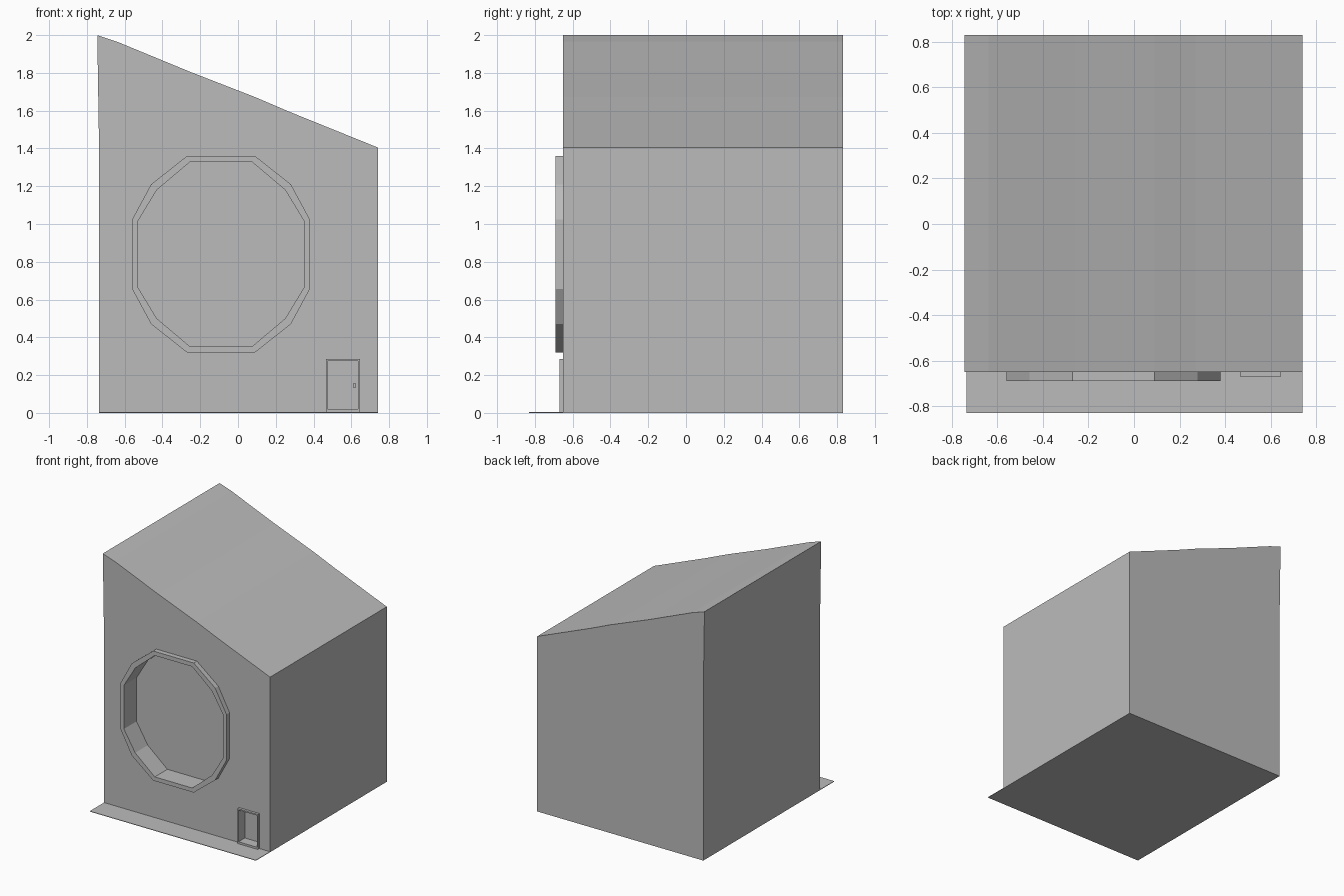
import bpy
import bmesh

cube = bpy.data.objects.get("Cube")
if cube:
    bpy.data.objects.remove(cube, do_unlink=True)

grey = bpy.data.materials.new("plain grey")
grey.use_nodes = True
colour = (0.5, 0.5, 0.5, 1)
grey.diffuse_color = colour
grey.node_tree.nodes["Principled BSDF"].inputs["Base Color"].default_value = colour

BASE = 0.004          # ground slab thickness
WALL = -0.65          # front wall
BACK = 0.83


def prism(name, outline, y0, y1):
    """Extrude an (x, z) outline from y0 to y1."""
    bm = bmesh.new()
    face = bm.faces.new([bm.verts.new((x, y0, z)) for x, z in outline])
    side = bmesh.ops.extrude_face_region(bm, geom=[face])["geom"]
    moved = [v for v in side if isinstance(v, bmesh.types.BMVert)]
    bmesh.ops.translate(bm, verts=moved, vec=(0, y1 - y0, 0))
    # keep the starting cap so the prism is closed
    if not face.is_valid:
        bm.faces.new([v for v in bm.verts if v not in moved])
    bmesh.ops.recalc_face_normals(bm, faces=bm.faces)
    mesh = bpy.data.meshes.new(name)
    bm.to_mesh(mesh)
    bm.free()
    mesh.materials.append(grey)
    obj = bpy.data.objects.new(name, mesh)
    bpy.context.collection.objects.link(obj)
    return obj


def ring(name, outer, inner, y0, y1):
    """Frame between two matching (x, z) outlines."""
    bm = bmesh.new()
    loops = [[bm.verts.new((x, y, z)) for x, z in line]
             for line, y in ((outer, y1), (outer, y0), (inner, y0), (inner, y1))]
    n = len(outer)
    for a, b in zip(loops, loops[1:] + loops[:1]):
        for i in range(n):
            j = (i + 1) % n
            bm.faces.new((a[i], a[j], b[j], b[i]))
    bmesh.ops.recalc_face_normals(bm, faces=bm.faces)
    mesh = bpy.data.meshes.new(name)
    bm.to_mesh(mesh)
    bm.free()
    mesh.materials.append(grey)
    obj = bpy.data.objects.new(name, mesh)
    bpy.context.collection.objects.link(obj)


def rect(x0, x1, z0, z1):
    return [(x0, z0), (x1, z0), (x1, z1), (x0, z1)]


def twelve_sided(quarter, cx=-0.09, cz=0.84):
    """Mirror three corner offsets into a full twelve-sided outline."""
    right = quarter + [(x, -z) for x, z in reversed(quarter)]
    left = [(-x, z) for x, z in reversed(right)]
    return [(cx + x, cz + z) for x, z in right + left]


def cut(target, outline, depth):
    """Sink a pocket into the front wall."""
    cutter = prism("pocket_cutter", outline, WALL - 0.2, depth)
    cutter.hide_render = True
    mod = target.modifiers.new("pocket", 'BOOLEAN')
    mod.operation = 'DIFFERENCE'
    mod.solver = 'EXACT'
    mod.object = cutter
    bpy.context.view_layer.objects.active = target
    bpy.ops.object.modifier_apply(modifier=mod.name)
    bpy.data.objects.remove(cutter, do_unlink=True)


# Ground slab reaching out in front of the wall
prism("ground_slab", rect(-0.735, 0.74, 0, BASE), -BACK, BACK)

# Body with a gently uneven sloping roof
body = prism("body", [
    (-0.735, BASE), (0.74, BASE), (0.74, 1.405), (0.27, 1.595),
    (0.09, 1.672), (-0.257, 1.807), (-0.64, 1.965), (-0.745, 2.0),
    (-0.736, 1.43)], WALL, BACK)

# Large recessed window and its raised frame
window_outer = twelve_sided([(0.18, 0.52), (0.37, 0.37), (0.47, 0.185)])
window_inner = twelve_sided([(0.166, 0.487), (0.34, 0.34), (0.44, 0.175)])
cut(body, window_inner, -0.53)
ring("window_frame", window_outer, window_inner, -0.69, WALL)

# Small recessed door, its frame and handle
door_outer = rect(0.465, 0.645, BASE, 0.285)
door_inner = rect(0.474, 0.636, 0.02, 0.274)
cut(body, door_inner, -0.59)
ring("door_frame", door_outer, door_inner, -0.67, WALL)
prism("door_handle", rect(0.609, 0.625, 0.135, 0.155), -0.605, -0.589)
